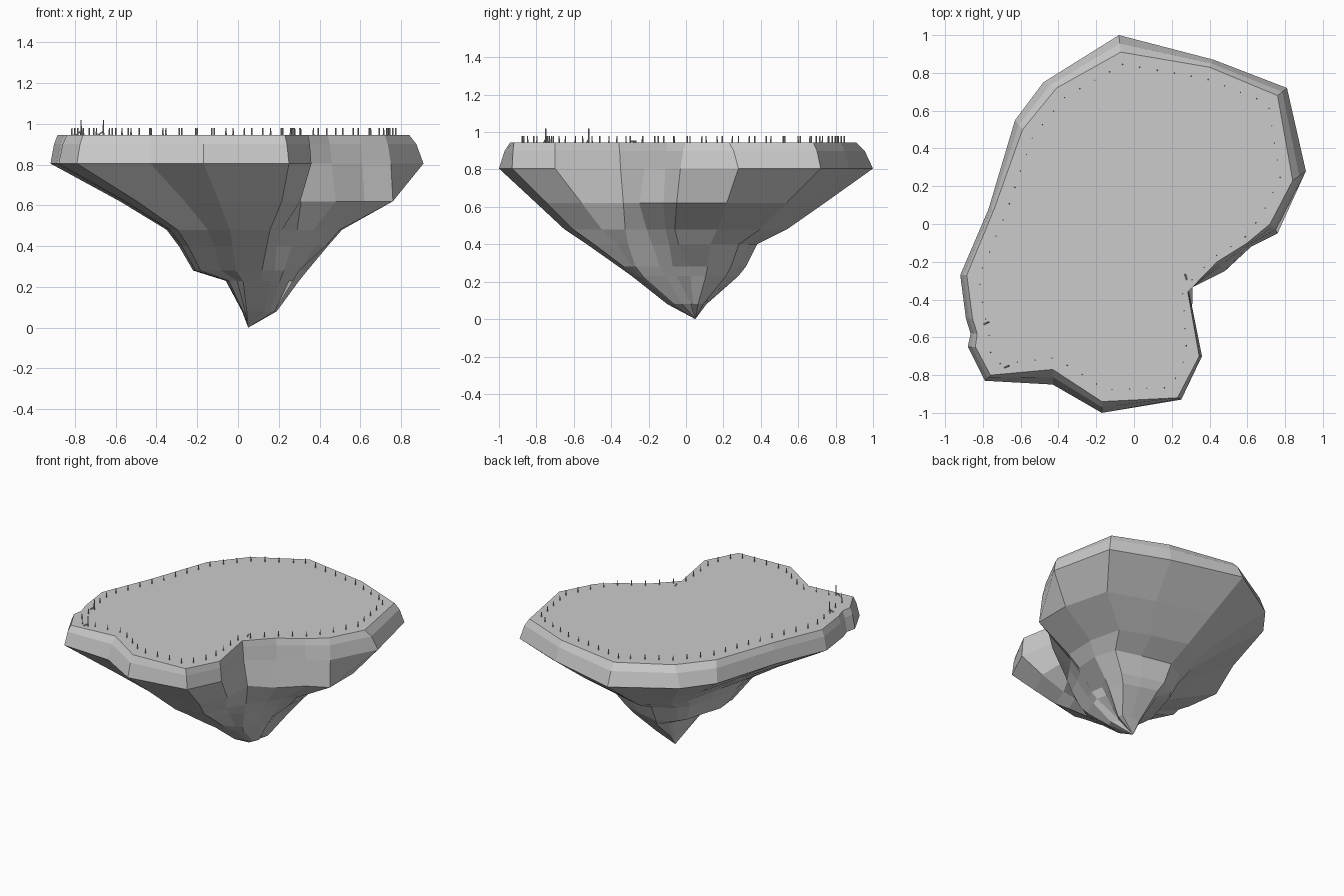
import bpy, bmesh, math
from mathutils import Vector

if "Cube" in bpy.data.objects:
    bpy.data.objects.remove(bpy.data.objects["Cube"])

# Island outline: widest ring and the flat top edge, clockwise from the back
outer = [(-.08, 1), (.42, .87), (.81, .72), (.91, .28), (.75, -.03), (.61, -.11), (.46, -.22),
         (.29, -.35), (.36, -.70), (.25, -.93), (-.17, -1), (-.43, -.85), (-.79, -.83),
         (-.88, -.65), (-.865, -.58), (-.89, -.5), (-.92, -.27), (-.77, .08), (-.63, .55), (-.48, .75)]
# Top edge = outer edge moved in by these offsets
inset = [(.01, -.09), (-.02, -.04), (-.05, -.04), (-.07, -.05), (-.03, .03), (-.01, .01), (-.02, .02),
         (-.005, -.01), (-.015, 0), (-.02, .01), (0, .06), (0, .08), (.03, .03),
         (.04, 0), (.035, 0), (.035, 0), (.035, 0), (.03, 0), (.04, -.05), (.07, -.03)]
top = [(a[0] + b[0], a[1] + b[1]) for a, b in zip(outer, inset)]
# Underside levels: z, left, right, front, back extents
levels = [(.62, -.58, .76, -.80, .74), (.48, -.35, .51, -.65, .54), (.40, -.29, .44, -.53, .38),
          (.28, -.22, .34, -.36, .32), (.23, -.06, .30, -.29, .28), (.08, .02, .19, -.10, .11)]
TIP = (.05, .05)
TOP_Z = .945
# Rock buttress filling the notch: level -> outline index -> position
buttress = {0: {4: (.76, -.05), 5: (.62, -.12), 6: (.48, -.25), 7: (.31, -.335)},
            1: {4: (.50, -.06), 5: (.44, -.11), 6: (.37, -.21), 7: (.29, -.325)},
            2: {4: (.43, -.04), 5: (.38, -.09), 6: (.33, -.18), 7: (.265, -.31)},
            3: {5: (.30, -.07), 6: (.27, -.14), 7: (.225, -.27), 8: (.18, -.29)},
            4: {5: (.27, -.05), 6: (.25, -.11), 7: (.205, -.23), 8: (.16, -.25)},
            5: {6: (.18, -.02), 7: (.16, -.06), 8: (.13, -.08)}}


def make_object(name, bm):
    mesh = bpy.data.meshes.new(name)
    bm.to_mesh(mesh)
    bm.free()
    ob = bpy.data.objects.new(name, mesh)
    bpy.context.collection.objects.link(ob)
    return ob


def squeeze(p, left, right, front, back):
    # shrink an outline point toward the tip, to fit the given extents
    cx, cy = TIP
    sx = (right - cx) / (.91 - cx) if p[0] > cx else (cx - left) / (cx + .92)
    sy = (back - cy) / (1 - cy) if p[1] > cy else (cy - front) / (cy + 1)
    return cx + (p[0] - cx) * sx, cy + (p[1] - cy) * sy


# Island rock: stacked rings closed by a flat top and a pointed foot
bm = bmesh.new()
rings = [[(x, y, TOP_Z) for x, y in top],
         [(a[0] * .5 + b[0] * .5, a[1] * .5 + b[1] * .5, .9) for a, b in zip(outer, top)],
         [(x, y, .805) for x, y in outer]]
for k, (z, *ext) in enumerate(levels):
    rings.append([(*buttress[k].get(i, squeeze(p, *ext)), z) for i, p in enumerate(outer)])
vr = [[bm.verts.new(c) for c in r] for r in rings]
n = len(outer)
bm.faces.new(vr[0])
for a, b in zip(vr, vr[1:]):
    for i in range(n):
        j = (i + 1) % n
        bm.faces.new((a[i], a[j], b[j], b[i]))
tip = bm.verts.new((*TIP, 0))
for i in range(n):
    bm.faces.new((vr[-1][i], vr[-1][(i + 1) % n], tip))
bmesh.ops.recalc_face_normals(bm, faces=bm.faces)
make_object("island_rock", bm)


def post(bm, a, b, r):
    # thin four-sided post from a to b
    a, b = Vector(a), Vector(b)
    d = b - a
    m = d.to_track_quat('Z', 'Y').to_matrix().to_4x4()
    m.translation = (a + b) / 2
    bmesh.ops.create_cone(bm, cap_ends=True, segments=4, radius1=r, radius2=r * .8,
                          depth=d.length, matrix=m)


# Row of small edge posts, set in from the top edge
path = []
for i in range(n):
    p, q, s = (Vector(top[k % n]) for k in (i - 1, i, i + 1))
    d1, d2 = (q - p).normalized(), (s - q).normalized()
    inward = Vector((d1.y + d2.y, -d1.x - d2.x)).normalized()
    path.append(q + inward * (.03 if i in (5, 6, 7) else .065))
bm = bmesh.new()
step, carry = .092, 0
for i in range(n):
    a, b = path[i], path[(i + 1) % n]
    length = (b - a).length
    while carry < length:
        p = a.lerp(b, carry / length)
        post(bm, (p.x, p.y, TOP_Z), (p.x, p.y, .98), .004)
        carry += step
    carry -= length
make_object("edge_posts", bm)

# Two taller posts with leaning braces and one fallen post
bm = bmesh.new()
for x, y in ((-.77, -.52), (-.66, -.75)):
    post(bm, (x, y, TOP_Z), (x, y, 1.018), .004)
    post(bm, (x - .025, y - .01, TOP_Z), (x, y, .965), .004)
post(bm, (.27, -.265, .95), (.28, -.295, .95), .005)
make_object("tall_posts", bm)
